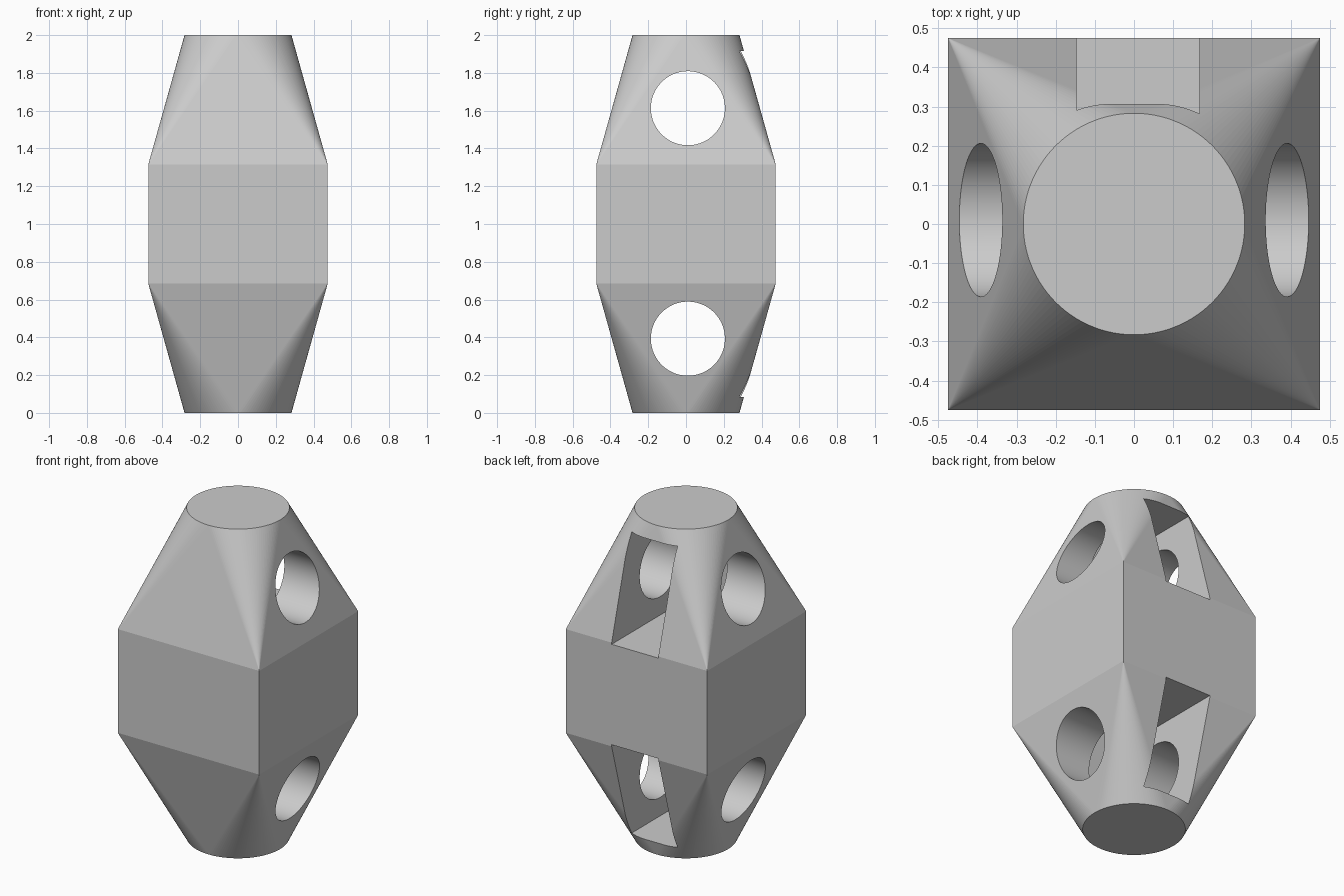
import bpy, bmesh, math
from mathutils import Matrix

cube = bpy.data.objects.get("Cube")
if cube:
    bpy.data.objects.remove(cube, do_unlink=True)

HALF, RADIUS, HEIGHT = 0.475, 0.283, 2.0
LOW, HIGH = 0.685, 1.315
SEGMENTS = 128

grey = bpy.data.materials.new("light grey")
grey.use_nodes = True
grey.diffuse_color = (0.6, 0.6, 0.6, 1)
grey.node_tree.nodes["Principled BSDF"].inputs["Base Color"].default_value = grey.diffuse_color


def to_object(name, bm):
    bmesh.ops.recalc_face_normals(bm, faces=bm.faces)
    mesh = bpy.data.meshes.new(name)
    bm.to_mesh(mesh)
    bm.free()
    mesh.materials.append(grey)
    obj = bpy.data.objects.new(name, mesh)
    bpy.context.collection.objects.link(obj)
    return obj


def box_cutter(name, x, y, z):
    bm = bmesh.new()
    bmesh.ops.create_cube(bm, size=1)
    for v in bm.verts:
        v.co = [sum(r) / 2 + c * (r[1] - r[0]) for r, c in zip((x, y, z), v.co)]
    return to_object(name, bm)


def bore_cutter(name, y, z, radius):
    bm = bmesh.new()
    turn = Matrix.Translation((0, y, z)) @ Matrix.Rotation(math.pi / 2, 4, 'Y')
    bmesh.ops.create_cone(bm, cap_ends=True, segments=SEGMENTS, radius1=radius,
                          radius2=radius, depth=2, matrix=turn)
    for f in bm.faces:
        f.smooth = len(f.verts) == 4
    return to_object(name, bm)


# Body: square waist blended to round ends, as one convex hull
bm = bmesh.new()
for z in (0, HEIGHT):
    for i in range(SEGMENTS):
        a = math.tau * i / SEGMENTS
        bm.verts.new((RADIUS * math.cos(a), RADIUS * math.sin(a), z))
for z in (LOW, HIGH):
    for x in (-HALF, HALF):
        for y in (-HALF, HALF):
            bm.verts.new((x, y, z))
bmesh.ops.convex_hull(bm, input=bm.verts)
bmesh.ops.dissolve_limit(bm, angle_limit=0.002, verts=bm.verts, edges=bm.edges)
body = to_object("lofted_body", bm)

# Cross bores and back pockets, one pair at each end
cutters = []
for end, lift in (("lower", 0), ("upper", 1.22)):
    cutters.append(box_cutter(end + "_pocket_cutter", (-0.147, 0.167), (-0.22, 0.8),
                              (0.085 + lift, 0.695 + lift)))
    cutters.append(bore_cutter(end + "_bore_cutter", 0.01, 0.393 + lift, 0.196))

bpy.context.view_layer.objects.active = body
for cutter in cutters:
    cutter.hide_render = True
    mod = body.modifiers.new(cutter.name, 'BOOLEAN')
    mod.operation = 'DIFFERENCE'
    mod.solver = 'EXACT'
    mod.object = cutter
    bpy.ops.object.modifier_apply(modifier=mod.name)
    bpy.data.objects.remove(cutter, do_unlink=True)
